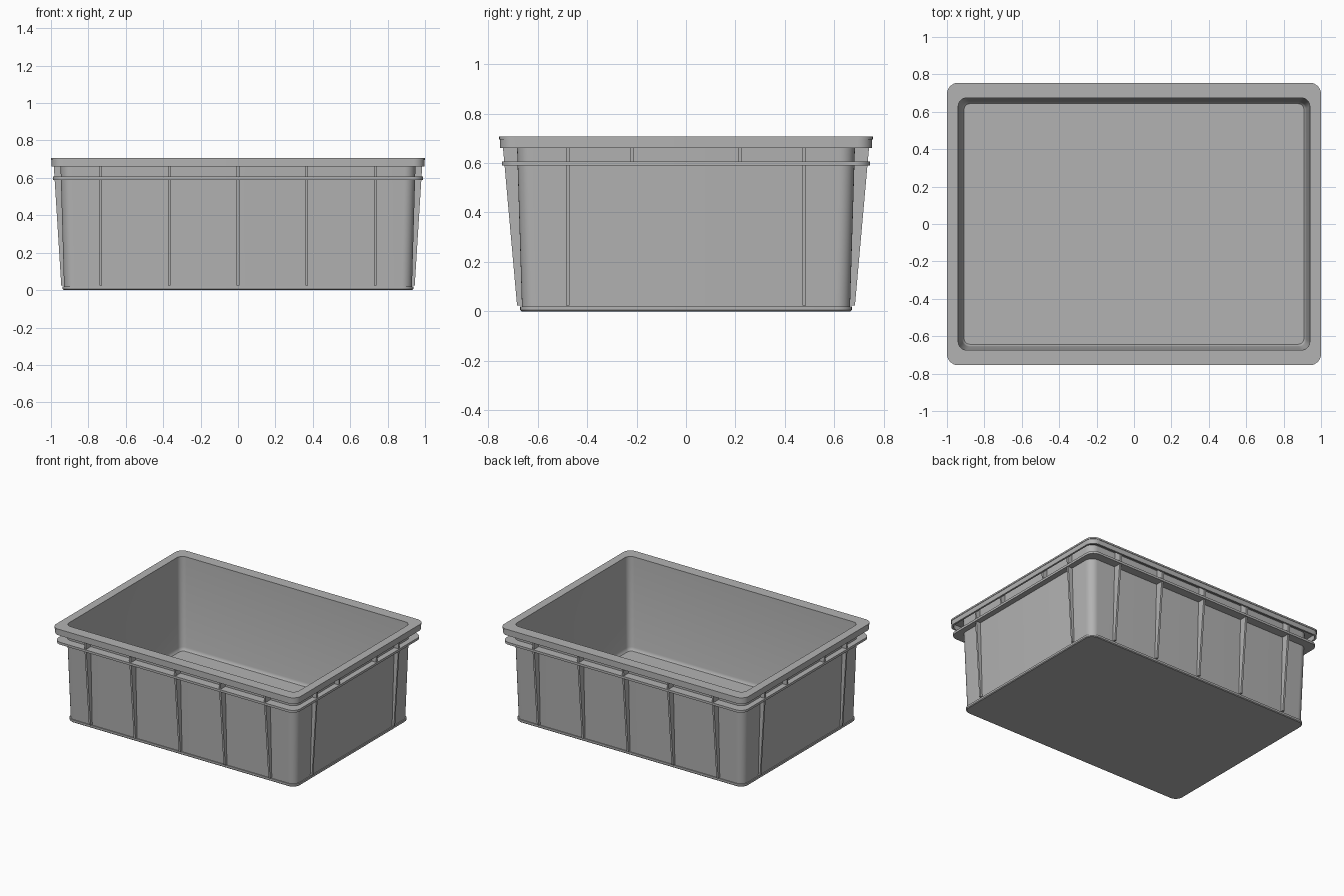
import bpy, bmesh, math

cube = bpy.data.objects.get("Cube")
if cube:
    bpy.data.objects.remove(cube, do_unlink=True)

grey = bpy.data.materials.new("grey plastic")
grey.use_nodes = True
colour = (0.45, 0.45, 0.45, 1)
grey.diffuse_color = colour
grey.node_tree.nodes["Principled BSDF"].inputs["Base Color"].default_value = colour


def finish(name, bm):
    bmesh.ops.recalc_face_normals(bm, faces=bm.faces)
    mesh = bpy.data.meshes.new(name)
    bm.to_mesh(mesh)
    bm.free()
    mesh.materials.append(grey)
    obj = bpy.data.objects.new(name, mesh)
    bpy.context.collection.objects.link(obj)
    bpy.ops.object.select_all(action="DESELECT")
    obj.select_set(True)
    bpy.context.view_layer.objects.active = obj
    bpy.ops.object.shade_smooth_by_angle(angle=math.radians(30))
    return obj


def rounded_loop(bm, hx, hy, radius, z, steps=8):
    """Rounded rectangle of vertices at height z."""
    loop = []
    for corner, (sx, sy) in enumerate([(1, 1), (-1, 1), (-1, -1), (1, -1)]):
        for i in range(steps + 1):
            a = math.pi / 2 * (corner + i / steps)
            loop.append(bm.verts.new((sx * (hx - radius) + radius * math.cos(a),
                                      sy * (hy - radius) + radius * math.sin(a), z)))
    return loop


def loft(name, profile, closed):
    """Skin rounded rectangles (half x, half y, radius, z); cap or join the ends."""
    bm = bmesh.new()
    loops = [rounded_loop(bm, *p) for p in profile]
    pairs = list(zip(loops, loops[1:]))
    if closed:
        pairs.append((loops[-1], loops[0]))
    else:
        bm.faces.new(loops[0])
        bm.faces.new(loops[-1])
    for a, b in pairs:
        n = len(a)
        for i in range(n):
            j = (i + 1) % n
            bm.faces.new((a[i], a[j], b[j], b[i]))
    return finish(name, bm)


# Tub: foot, tapered outer wall, inner wall and floor
loft("tub", [
    (0.932, 0.665, 0.055, 0.0),
    (0.937, 0.670, 0.06, 0.005),
    (0.937, 0.670, 0.06, 0.02),
    (0.930, 0.663, 0.055, 0.02),
    (0.950, 0.684, 0.06, 0.70),
    (0.940, 0.674, 0.045, 0.70),
    (0.920, 0.655, 0.04, 0.05),
    (0.916, 0.651, 0.036, 0.035),
    (0.908, 0.643, 0.03, 0.025),
], closed=False)

# Rim: flat flange with a turned-down lip
loft("rim", [
    (0.940, 0.674, 0.045, 0.707),
    (1.000, 0.755, 0.06, 0.707),
    (1.000, 0.755, 0.06, 0.695),
    (0.997, 0.752, 0.06, 0.695),
    (0.997, 0.752, 0.06, 0.66),
    (0.984, 0.739, 0.05, 0.66),
    (0.984, 0.739, 0.05, 0.695),
    (0.940, 0.674, 0.045, 0.695),
], closed=True)

# Stiffening band around the wall
loft("stiffening_band", [
    (0.940, 0.674, 0.05, 0.607),
    (0.988, 0.744, 0.06, 0.607),
    (0.988, 0.744, 0.06, 0.590),
    (0.940, 0.674, 0.05, 0.590),
], closed=True)


# Tapered ribs; each end is given as (wall, outer edge) distances
ENDS = {"front_back": ((0.655, 0.683), (0.678, 0.743)),
        "side": ((0.922, 0.945), (0.944, 0.987))}
LOW, HIGH, WIDTH = 0.025, 0.698, 0.014


def rib(name, kind, sign, along, z0=LOW):
    low, high = ENDS[kind]
    t = (z0 - LOW) / (HIGH - LOW)
    start = [l + (h - l) * t for l, h in zip(low, high)]
    outline = [(start[0], z0), (start[1], z0), (high[1], HIGH), (high[0], HIGH)]
    bm = bmesh.new()
    ends = []
    for side in (-1, 1):
        s = along + side * WIDTH / 2
        ends.append([bm.verts.new((s, sign * d, z) if kind == "front_back"
                                  else (sign * d, s, z)) for d, z in outline])
    for end in ends:
        bm.faces.new(end)
    for i in range(4):
        j = (i + 1) % 4
        bm.faces.new((ends[0][i], ends[0][j], ends[1][j], ends[1][i]))
    finish(name, bm)


for sign, face in ((-1, "front"), (1, "back")):
    for i in range(-2, 3):
        rib(f"{face}_rib_{i + 3}", "front_back", sign, i * 0.367)

for sign, face in ((-1, "right"), (1, "left")):
    for i, y in enumerate((-0.478, 0.478), 1):
        rib(f"{face}_rib_{i}", "side", sign, y)
    for i, y in enumerate((-0.218, 0.218), 1):
        rib(f"{face}_short_rib_{i}", "side", sign, y, z0=0.6)
